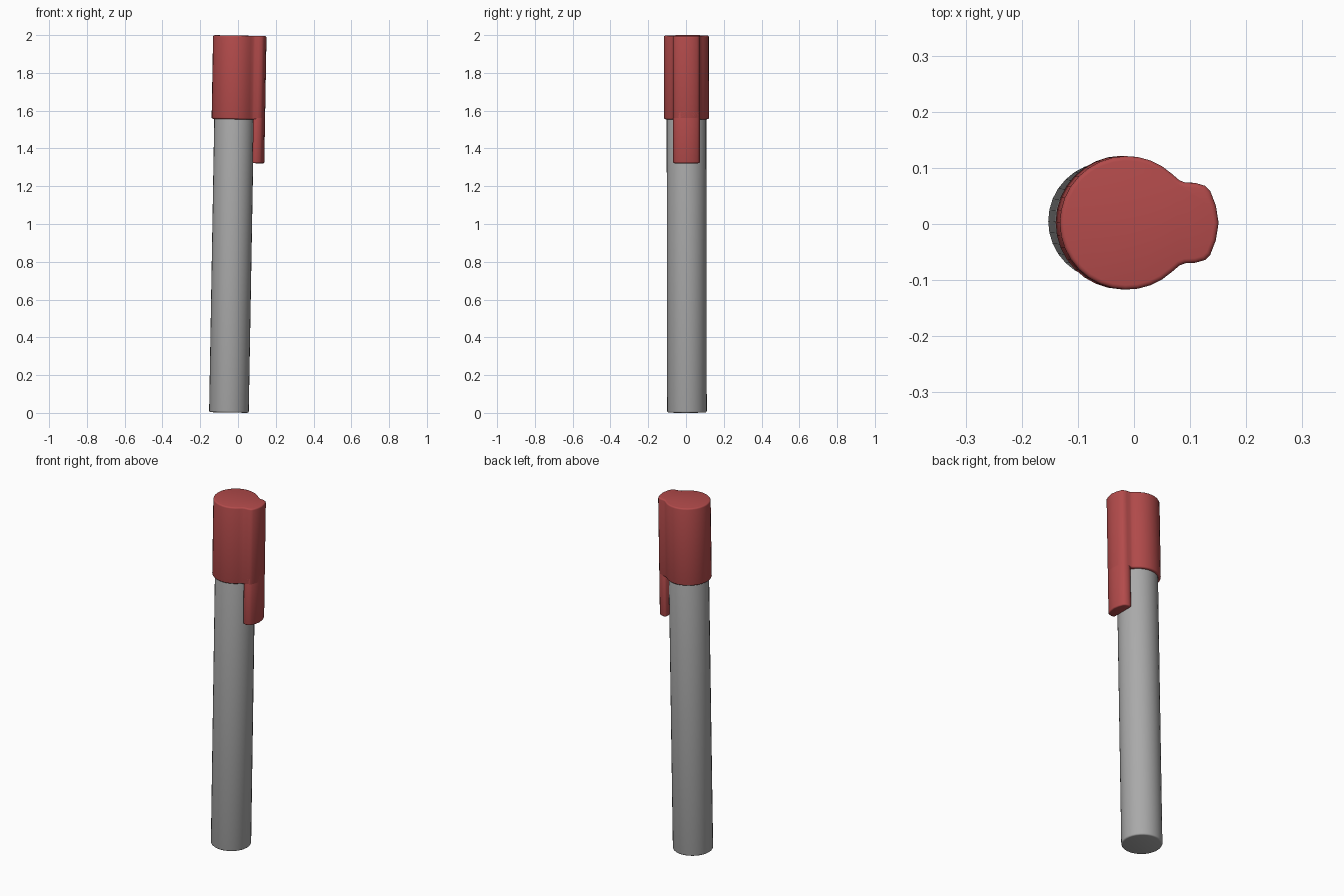
import bpy, bmesh, math
from mathutils import Matrix, Vector

if "Cube" in bpy.data.objects:
    bpy.data.objects.remove(bpy.data.objects["Cube"])

def material(name, rgb):
    m = bpy.data.materials.new(name)
    m.diffuse_color = (*rgb, 1)
    m.use_nodes = True
    m.node_tree.nodes["Principled BSDF"].inputs["Base Color"].default_value = m.diffuse_color
    return m

red = material("muted_red", (0.45, 0.07, 0.07))
grey = material("mid_grey", (0.40, 0.40, 0.40))

# The whole marker leans slightly: foot centre and top centre of its axis
FOOT, TOP = Vector((-0.048, 0.005, 0.002)), Vector((-0.013, 0.002, 1.998))
AXIS = TOP - FOOT
LEAN = Matrix.Translation(FOOT) @ Vector((0, 0, 1)).rotation_difference(AXIS).to_matrix().to_4x4()

def prism(name, outline, z0, z1, bevel, mat):
    """Extrude an outline along the marker axis and round its rims."""
    bm = bmesh.new()
    low = [bm.verts.new((x, y, z0)) for x, y in outline]
    high = [bm.verts.new((x, y, z1)) for x, y in outline]
    n = len(outline)
    for i in range(n):
        j = (i + 1) % n
        bm.faces.new((low[i], low[j], high[j], high[i]))
    bm.faces.new(low[::-1])
    bm.faces.new(high)
    bmesh.ops.recalc_face_normals(bm, faces=bm.faces[:])
    rims = [e for e in bm.edges if abs(e.verts[0].co.z - e.verts[1].co.z) < 1e-6]
    bmesh.ops.bevel(bm, geom=rims, offset=bevel, segments=3, profile=0.5, affect='EDGES')
    bm.transform(LEAN)
    me = bpy.data.meshes.new(name)
    bm.to_mesh(me)
    bm.free()
    me.shade_smooth()
    me.set_sharp_from_angle(angle=math.radians(55))
    me.materials.append(mat)
    ob = bpy.data.objects.new(name, me)
    bpy.context.collection.objects.link(ob)
    return ob

def arc(r, a0, a1, n):
    return [(r * math.cos(math.radians(a0 + (a1 - a0) * i / n)),
             r * math.sin(math.radians(a0 + (a1 - a0) * i / n))) for i in range(n + 1)]

def mirrored(half):
    """Close a half outline (first and last point on y = 0) over y."""
    return half + [(x, -y) for x, y in half[-2:0:-1]]

# Barrel
prism("barrel", arc(0.105, 0, 360, 32)[:-1], 0.0, 1.62, 0.008, grey)

# Cap: round section with a blended ridge on +x
ridge = [(0.164, 0), (0.159, 0.031), (0.149, 0.057), (0.140, 0.066), (0.123, 0.071)]
neck = [(0.104, 0.072), (0.094, 0.076)]
circle = arc(0.119, 47, 180, 12)
circle[-1] = (-0.119, 0)
prism("cap", mirrored(ridge + neck + circle), 1.553, 1.996, 0.008, red)

# Clip: the ridge carried on below the cap
prism("clip", mirrored(ridge + [(0.108, 0.070), (0.101, 0.064), (0.101, 0)]),
      1.322, 1.60, 0.007, red)
